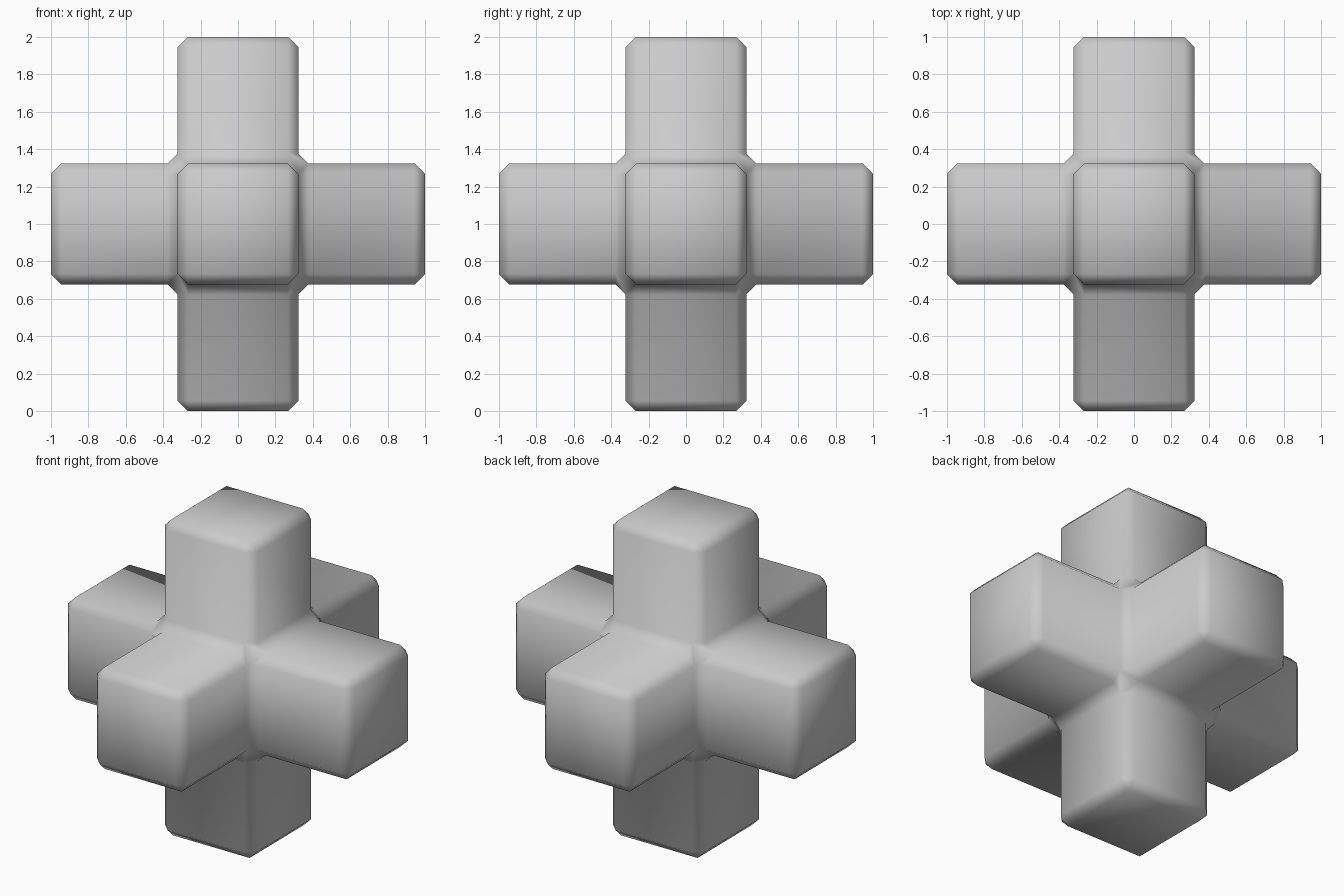
import bpy, bmesh
from mathutils import Vector

if "Cube" in bpy.data.objects:
    bpy.data.objects.remove(bpy.data.objects["Cube"])

HALF = 0.3225   # half width of each arm
REACH = 1.0     # distance from centre to arm tip
BEVEL = 0.055

# Core cube with each of its six faces extruded into an arm
bm = bmesh.new()
bmesh.ops.create_cube(bm, size=2 * HALF)
for face in list(bm.faces):
    direction = face.normal.copy()
    tip = bmesh.ops.extrude_discrete_faces(bm, faces=[face])["faces"][0]
    bmesh.ops.translate(bm, verts=tip.verts, vec=direction * (REACH - HALF))
bmesh.ops.remove_doubles(bm, verts=bm.verts, dist=1e-5)

# Single chamfer on every outer edge and inner corner
bmesh.ops.recalc_face_normals(bm, faces=bm.faces)
bmesh.ops.bevel(bm, geom=list(bm.edges), offset=BEVEL, offset_type='OFFSET',
                segments=1, profile=0.5, affect='EDGES', clamp_overlap=True)
bmesh.ops.recalc_face_normals(bm, faces=bm.faces)
bmesh.ops.translate(bm, verts=bm.verts, vec=Vector((0, 0, REACH)))

# Smooth shading across the whole block
for face in bm.faces:
    face.smooth = True
mesh = bpy.data.meshes.new("six_armed_cross")
bm.to_mesh(mesh)
bm.free()
cross = bpy.data.objects.new("six_armed_cross", mesh)
bpy.context.collection.objects.link(cross)
